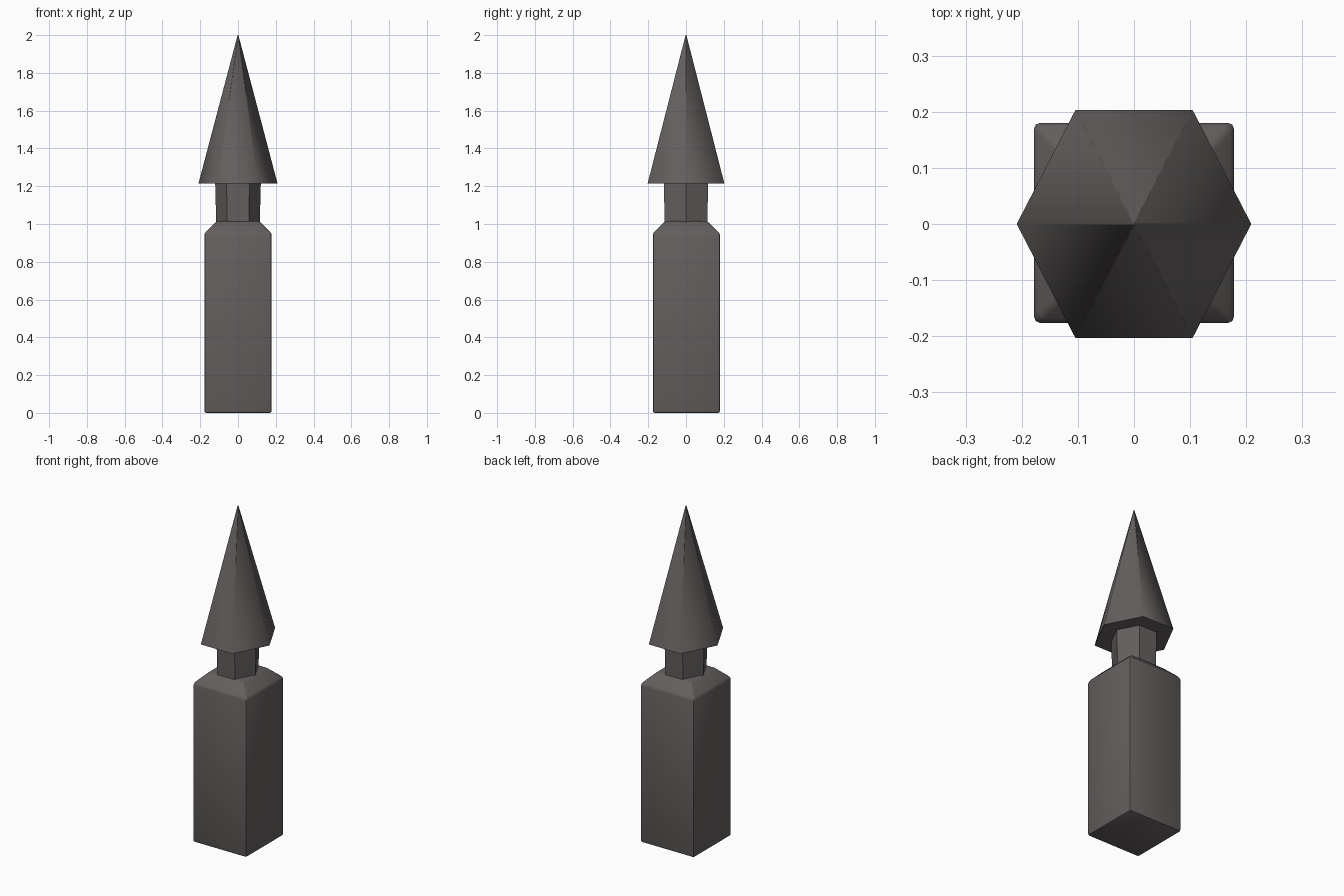
import bpy, bmesh
from math import cos, sin, radians

if "Cube" in bpy.data.objects:
    bpy.data.objects.remove(bpy.data.objects["Cube"])


def loft(name, rings, smooth_angle, bevel=0.0):
    """Stack closed rings of (x, y, z) points into a capped solid."""
    bm = bmesh.new()
    loops = [[bm.verts.new(p) for p in ring] for ring in rings]
    for a, b in zip(loops, loops[1:]):
        n = len(a)
        for i in range(n):
            j = (i + 1) % n
            bm.faces.new((a[i], a[j], b[j], b[i]))
    bm.faces.new(loops[0][::-1])
    bm.faces.new(loops[-1])
    bmesh.ops.remove_doubles(bm, verts=bm.verts, dist=1e-5)
    if bevel:
        bmesh.ops.bevel(bm, geom=bm.edges[:], offset=bevel, segments=2,
                        profile=0.5, affect='EDGES')
    bmesh.ops.recalc_face_normals(bm, faces=bm.faces)
    mesh = bpy.data.meshes.new(name)
    bm.to_mesh(mesh)
    bm.free()
    obj = bpy.data.objects.new(name, mesh)
    bpy.context.collection.objects.link(obj)
    bpy.ops.object.select_all(action='DESELECT')
    obj.select_set(True)
    bpy.context.view_layer.objects.active = obj
    bpy.ops.object.shade_smooth_by_angle(angle=radians(smooth_angle))
    mat = bpy.data.materials.get("dark_iron") or bpy.data.materials.new("dark_iron")
    mat.diffuse_color = (0.13, 0.115, 0.115, 1)
    mat.use_nodes = True
    mat.node_tree.nodes["Principled BSDF"].inputs["Base Color"].default_value = mat.diffuse_color
    mesh.materials.append(mat)
    return obj


def square(h, z, dy=0.0):
    return [(x * h, y * h + dy, z) for x, y in ((-1, -1), (1, -1), (1, 1), (-1, 1))]


def hexagon(rx, ry, z):
    # corners on the x axis; ry is the distance to the flat sides
    k = ry / sin(radians(60))
    return [(rx * cos(radians(60 * i)), k * sin(radians(60 * i)), z) for i in range(6)]


# Square post with sloping shoulders
loft("post", [square(0.178, 0, 0.002), square(0.178, 0.95, 0.002),
              square(0.112, 1.015)], 35, bevel=0.01)

# Six-sided neck
loft("neck", [hexagon(0.115, 0.112, 0.99), hexagon(0.121, 0.118, 1.225)], 35)

# Six-sided pointed spike
loft("spike", [hexagon(0.209, 0.203, 1.215), hexagon(0.002, 0.002, 2.0)], 65)
